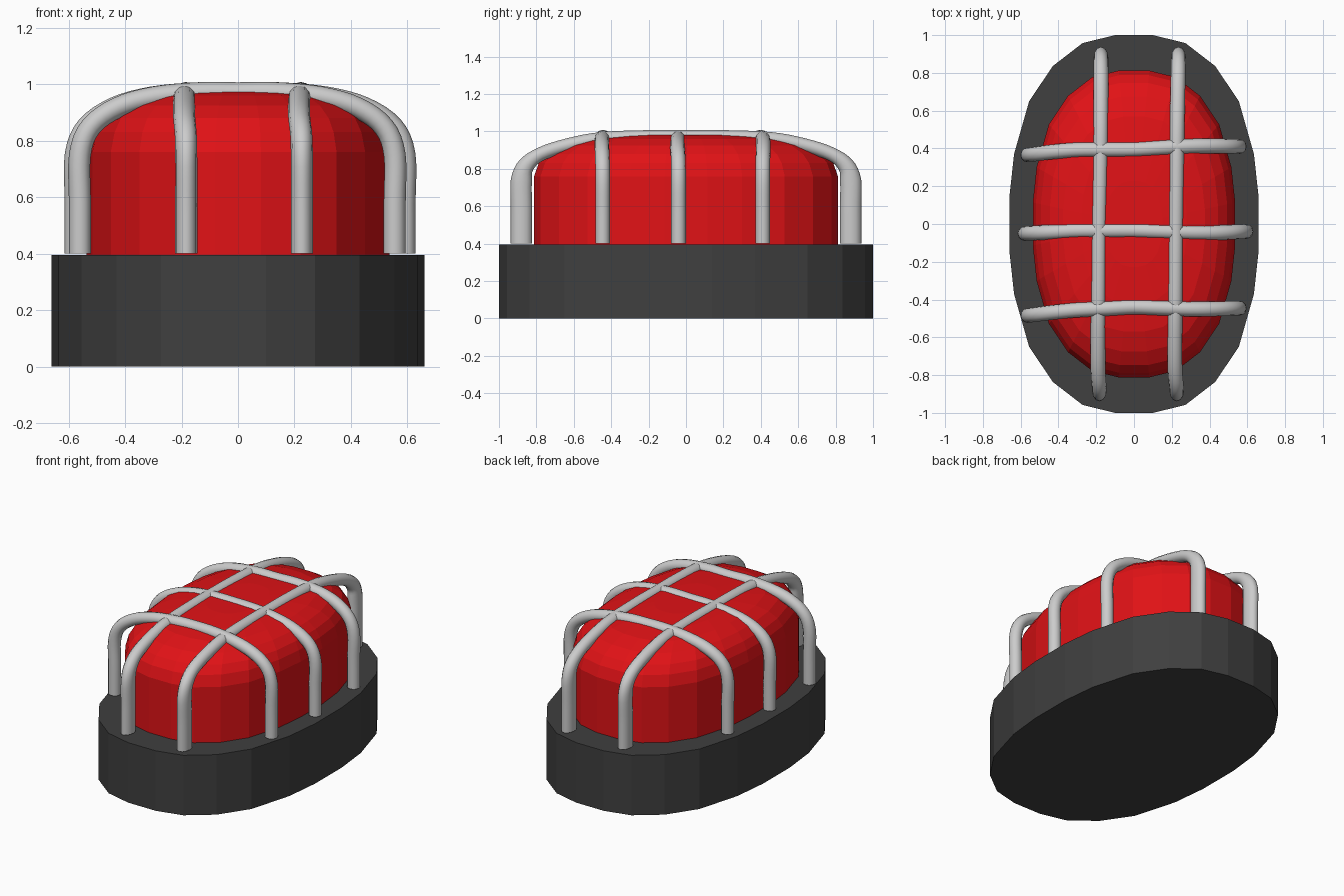
import bpy, bmesh, math
from mathutils import Vector

if "Cube" in bpy.data.objects:
    bpy.data.objects.remove(bpy.data.objects["Cube"])

def material(name, col):
    m = bpy.data.materials.new(name)
    m.diffuse_color = (*col, 1)
    m.use_nodes = True
    m.node_tree.nodes["Principled BSDF"].inputs["Base Color"].default_value = m.diffuse_color
    return m

def make_object(name, bm, mat=None, smooth=False):
    bmesh.ops.recalc_face_normals(bm, faces=bm.faces)
    me = bpy.data.meshes.new(name)
    bm.to_mesh(me)
    bm.free()
    for p in me.polygons:
        p.use_smooth = smooth and len(p.vertices) == 4
    if mat:
        me.materials.append(mat)
    ob = bpy.data.objects.new(name, me)
    bpy.context.collection.objects.link(ob)
    return ob

def loft(rings):
    """Skin a list of closed point rings and cap both ends."""
    bm = bmesh.new()
    vs = [[bm.verts.new(p) for p in r] for r in rings]
    n = len(vs[0])
    for a, b in zip(vs, vs[1:]):
        for i in range(n):
            j = (i + 1) % n
            bm.faces.new((a[i], a[j], b[j], b[i]))
    bm.faces.new(vs[0][::-1])
    bm.faces.new(vs[-1])
    return bm

# 24-sided oval outline, one quadrant mirrored around
QUAD = [(.66, .14), (.635, .37), (.555, .65), (.43, .836), (.272, .958), (.10, 1.0)]
half = QUAD + [(-x, y) for x, y in reversed(QUAD)]
OVAL = half + [(-x, -y) for x, y in half]

def oval(s, z):
    return [(x * s, y * s, z) for x, y in OVAL]

# base
make_object("base", loft([oval(1, 0), oval(1, .395)]), material("dark_grey", (.05, .05, .05)))

# lamp dome
profile = [(1, .39), (1, .76), (.97, .83), (.92, .88), (.83, .925), (.70, .96), (.52, .98), (.28, .99)]
make_object("lamp_dome", loft([oval(.812 * s, z) for s, z in profile]),
            material("red", (.75, .006, .008)))

# wire cage
def catmull(pts, steps=4):
    p = [2 * pts[0] - pts[1]] + pts + [2 * pts[-1] - pts[-2]]
    out = []
    for i in range(1, len(p) - 2):
        a, b, c, d = p[i - 1:i + 3]
        for k in range(steps):
            t = k / steps
            out.append(.5 * (2 * b + (c - a) * t + (2 * a - 5 * b + 4 * c - d) * t * t
                             + (3 * b - a - 3 * c + d) * t ** 3))
    return out + [pts[-1]]

def lerp(table, u):
    for (u0, v0), (u1, v1) in zip(table, table[1:]):
        if u <= u1:
            return v0 + (v1 - v0) * max(0, (u - u0) / (u1 - u0))
    return table[-1][1]

def bar(name, arch, left, right, offset, along_y, leg_r):
    """arch: half profile (distance 0..1, z); offset: sideways drift along the bar."""
    pts = [(left * d, z) for d, z in arch] + [(0, .97)] + [(right * d, z) for d, z in reversed(arch)]
    path = catmull([Vector((lerp(offset, u), u, z)) if along_y else Vector((u, lerp(offset, u), z))
                    for u, z in pts])
    side = Vector((1, 0, 0)) if along_y else Vector((0, 1, 0))
    rings = []
    for i, p in enumerate(path):
        t = (path[min(i + 1, len(path) - 1)] - path[max(i - 1, 0)]).normalized()
        s = (side - t * side.dot(t)).normalized()
        n = t.cross(s)
        f = min(1, max(0, (p.z - .74) / .13))
        r = leg_r + (.037 - leg_r) * f
        rings.append([p + s * (.039 * math.cos(a)) + n * (r * math.sin(a))
                      for a in (math.tau * k / 12 for k in range(12))])
    make_object(name, loft(rings), None, True)

LONG = [(1, .4), (1, .58), (1, .74), (.97, .82), (.88, .88), (.71, .928), (.51, .96), (.22, .97)]
CROSS = [(1, .4), (1, .58), (1, .75), (.93, .85), (.76, .918), (.53, .955), (.25, .97)]

bar("long_bar_left", LONG, -.88, .88, [(-.9, -.182), (-.75, -.192), (0, -.185), (.5, -.175), (.9, -.175)], True, .057)
bar("long_bar_right", LONG, -.88, .88, [(-.9, .228), (-.75, .215), (0, .222), (.5, .228), (.9, .236)], True, .057)
bar("cross_bar_back", CROSS, -.56, .555, [(-.57, .365), (-.35, .392), (0, .395), (.35, .415), (.57, .41)], False, .039)
bar("cross_bar_middle", CROSS, -.575, .59, [(-.57, -.05), (-.3, -.035), (0, -.035), (.4, -.048), (.58, -.04)], False, .039)
bar("cross_bar_front", CROSS, -.56, .555, [(-.57, -.485), (-.35, -.458), (0, -.44), (.35, -.452), (.57, -.445)], False, .039)
